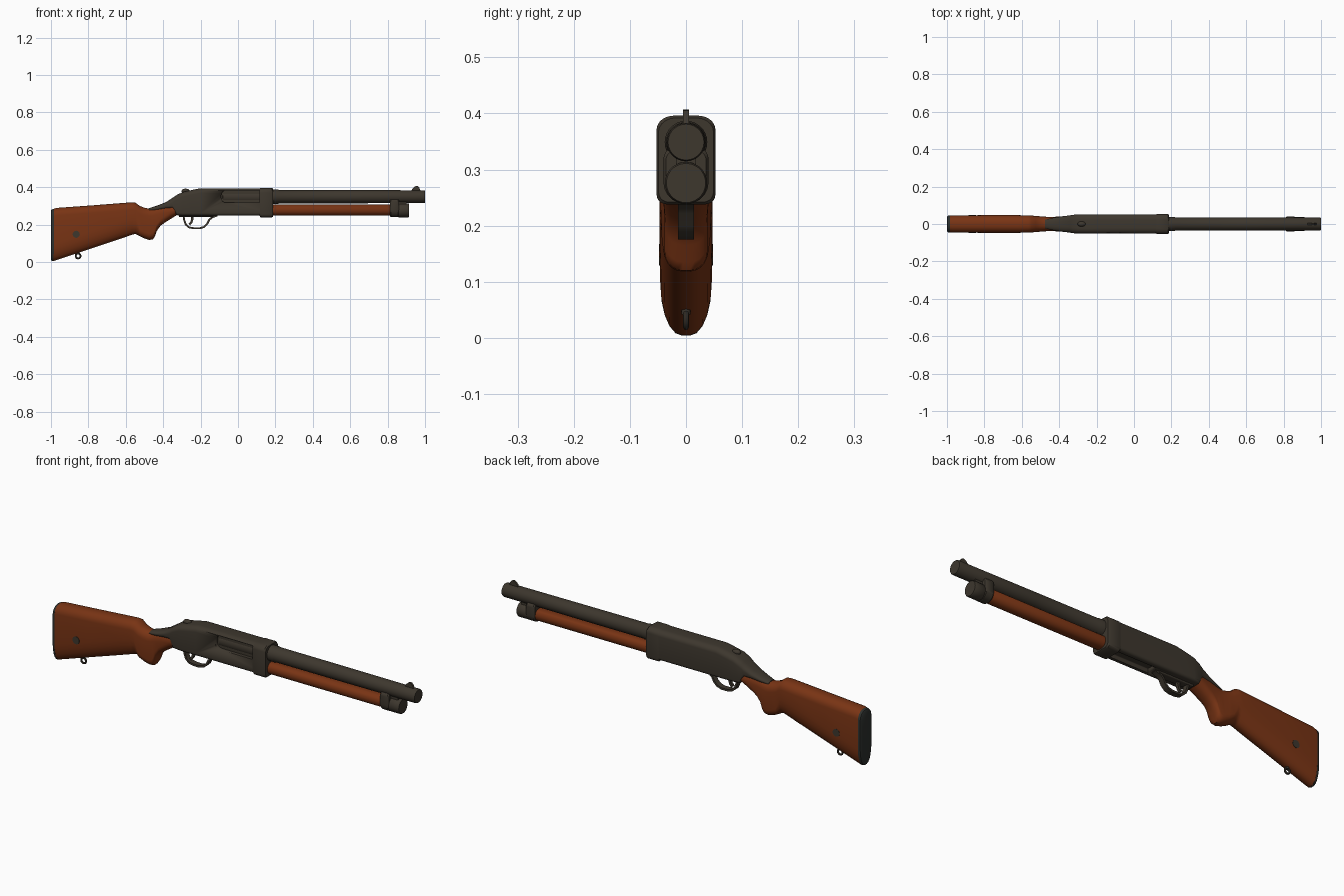
import bpy, bmesh, math
from mathutils import Vector

if "Cube" in bpy.data.objects:
    bpy.data.objects.remove(bpy.data.objects["Cube"])


def material(name, rgb):
    m = bpy.data.materials.new(name)
    m.diffuse_color = (*rgb, 1)
    m.use_nodes = True
    m.node_tree.nodes["Principled BSDF"].inputs["Base Color"].default_value = m.diffuse_color
    return m


STEEL = material("dark steel", (0.047, 0.038, 0.027))
WOOD = material("red brown wood", (0.19, 0.034, 0.007))
RUBBER = material("butt rubber", (0.026, 0.030, 0.027))


def finish(ob, name, mat, angle=35):
    ob.name = name
    ob.data.materials.clear()
    ob.data.materials.append(mat)
    bpy.ops.object.select_all(action='DESELECT')
    ob.select_set(True)
    bpy.context.view_layer.objects.active = ob
    bpy.ops.object.shade_smooth_by_angle(angle=math.radians(angle))
    return ob


def skin(name, rings, mat, angle=35):
    """Closed tube through rings of equal point count."""
    bm = bmesh.new()
    rows = [[bm.verts.new(p) for p in r] for r in rings]
    n = len(rows[0])
    for a, b in zip(rows, rows[1:]):
        for i in range(n):
            j = (i + 1) % n
            bm.faces.new((a[i], a[j], b[j], b[i]))
    bm.faces.new(rows[0])
    bm.faces.new(rows[-1][::-1])
    bmesh.ops.recalc_face_normals(bm, faces=bm.faces)
    me = bpy.data.meshes.new(name)
    bm.to_mesh(me)
    bm.free()
    ob = bpy.data.objects.new(name, me)
    bpy.context.collection.objects.link(ob)
    return finish(ob, name, mat, angle)


def section(x, zb, zt, hw, top, bot, n=6):
    """Rounded section across x; top and bot are (y, z) corner radii."""
    pts = []
    for q in range(4):
        ry, rz = top if q < 2 else bot
        ry, rz = min(ry, hw * 0.97), min(rz, (zt - zb) * 0.48)
        cy = (hw - ry) * (1 if q in (0, 3) else -1)
        cz = zt - rz if q < 2 else zb + rz
        for k in range(n):
            a = math.pi / 2 * (q + k / (n - 1))
            pts.append((x, cy + ry * math.cos(a), cz + rz * math.sin(a)))
    return pts


def ribbon(name, path, hw, t, mat):
    """Flat strip following an x-z path."""
    rings = []
    for i, (x, z) in enumerate(path):
        a, b = path[max(i - 1, 0)], path[min(i + 1, len(path) - 1)]
        d = Vector((b[0] - a[0], b[1] - a[1])).normalized() * t
        rings.append([(x - s * d.y, y, z + s * d.x)
                      for s, y in ((1, -hw), (1, hw), (-1, hw), (-1, -hw))])
    return skin(name, rings, mat, 45)


def turned(name, z, prof, mat, n=28):
    """Lathe along x from (x, radius) pairs."""
    return skin(name, [[(x, r * math.cos(2 * math.pi * i / n), z + r * math.sin(2 * math.pi * i / n))
                        for i in range(n)] for x, r in prof], mat)


def cut(ob, cutter):
    mod = ob.modifiers.new("cut", 'BOOLEAN')
    mod.object, mod.operation, mod.solver = cutter, 'DIFFERENCE', 'EXACT'
    bpy.context.view_layer.objects.active = ob
    bpy.ops.object.modifier_apply(modifier=mod.name)
    bpy.data.objects.remove(cutter)


# Stock with pistol grip: x, bottom, top, half width
stock = [(-0.988, 0.004, 0.283, 0.045), (-0.97, 0.010, 0.289, 0.046), (-0.80, 0.067, 0.301, 0.047),
         (-0.62, 0.127, 0.315, 0.047), (-0.565, 0.146, 0.319, 0.046), (-0.548, 0.150, 0.317, 0.045),
         (-0.525, 0.138, 0.299, 0.043), (-0.50, 0.126, 0.290, 0.041), (-0.475, 0.118, 0.285, 0.039),
         (-0.455, 0.120, 0.288, 0.038), (-0.445, 0.135, 0.291, 0.038), (-0.435, 0.165, 0.294, 0.038),
         (-0.415, 0.193, 0.300, 0.039), (-0.39, 0.211, 0.305, 0.041), (-0.36, 0.230, 0.310, 0.043),
         (-0.325, 0.252, 0.312, 0.046)]
skin("stock", [section(x, b, t, w, (w * 0.85, 0.04), (w * 0.85, 0.09 if x < -0.53 else 0.035))
               for x, b, t, w in stock], WOOD, 50)
skin("butt_pad", [section(x, b, t, w, (w * 0.85, 0.04), (w * 0.85, 0.09)) for x, b, t, w in
                  ((-0.985, 0.004, 0.284, 0.0455), (-0.996, 0.006, 0.281, 0.044), (-1.0, 0.012, 0.275, 0.039))],
     RUBBER, 40)

# Sling ring, its post and the round stock plug
bpy.ops.mesh.primitive_torus_add(location=(-0.855, 0, 0.032), rotation=(math.pi / 2, 0, 0),
                                 major_radius=0.013, minor_radius=0.005, major_segments=20, minor_segments=8)
finish(bpy.context.object, "sling_ring", STEEL)
bpy.ops.mesh.primitive_cylinder_add(vertices=12, radius=0.008, depth=0.02, location=(-0.855, 0, 0.052))
finish(bpy.context.object, "sling_post", STEEL)
bpy.ops.mesh.primitive_cylinder_add(vertices=20, radius=0.019, depth=0.096, location=(-0.865, 0, 0.148),
                                    rotation=(math.pi / 2, 0, 0))
finish(bpy.context.object, "stock_plug", STEEL)

# Receiver with rear tang
body = [(-0.475, 0.270, 0.288, 0.024), (-0.43, 0.276, 0.302, 0.034), (-0.385, 0.285, 0.320, 0.041),
        (-0.35, 0.288, 0.343, 0.045), (-0.338, 0.270, 0.351, 0.047), (-0.328, 0.250, 0.358, 0.049),
        (-0.295, 0.248, 0.374, 0.051), (-0.25, 0.248, 0.384, 0.0515), (-0.20, 0.248, 0.394, 0.0515),
        (0.175, 0.248, 0.394, 0.0515)]
receiver = skin("receiver", [section(x, b, t, w, (0.03, 0.025), (0.014, 0.014)) for x, b, t, w in body], STEEL)

# Ejection port (front side only) and loading port underneath
port = [(x + 0.026 * math.cos(a), z + 0.026 * math.sin(a))
        for x, z, s in ((0.109, 0.357, 0), (-0.064, 0.357, 1), (-0.064, 0.343, 2), (0.109, 0.343, 3))
        for a in [math.pi / 2 * (s + k / 4) for k in range(5)]]
cut(receiver, skin("port_cutter", [[(x, y, z) for x, z in port] for y in (-0.07, -0.034)], STEEL))
cut(receiver, skin("loading_cutter", [section(x, 0.22, 0.268, 0.027, (0.004, 0.004), (0.004, 0.004))
                                      for x in (-0.10, 0.115)], STEEL))
turned("bolt", 0.347, [(-0.088, 0.022), (-0.08, 0.038), (0.125, 0.038), (0.133, 0.022)], STEEL)

# Front collar of the receiver
skin("collar", [section(x, b, t, w, (0.03, 0.025), (0.018, 0.018)) for x, b, t, w in
                ((0.115, 0.246, 0.393, 0.051), (0.122, 0.238, 0.396, 0.0525),
                 (0.181, 0.238, 0.396, 0.0525), (0.187, 0.242, 0.392, 0.049))], STEEL)

# Safety button on the slope
bpy.ops.mesh.primitive_uv_sphere_add(segments=16, ring_count=10, radius=1, location=(-0.28, 0, 0.379))
bpy.context.object.scale = (0.022, 0.014, 0.013)
finish(bpy.context.object, "safety_button", STEEL, 60)

# Trigger guard, its plate and the trigger
ribbon("trigger_guard", [(-0.292, 0.255), (-0.288, 0.225), (-0.279, 0.200), (-0.262, 0.185), (-0.235, 0.180),
                         (-0.205, 0.180), (-0.182, 0.187), (-0.165, 0.203), (-0.154, 0.225), (-0.138, 0.239),
                         (-0.11, 0.249)], 0.014, 0.005, STEEL)
skin("guard_plate", [section(x, 0.241, 0.26, 0.02, (0.005, 0.005), (0.006, 0.006))
                     for x in (-0.315, -0.13)], STEEL)
ribbon("trigger", [(-0.245, 0.25), (-0.244, 0.23), (-0.249, 0.213), (-0.260, 0.200)], 0.007, 0.006, STEEL)

# Barrel and magazine tube
turned("barrel", 0.349, [(0.15, 0.038), (0.215, 0.038), (0.22, 0.036), (0.57, 0.0355), (0.995, 0.034),
                         (1.0, 0.032)], STEEL)
turned("magazine_tube", 0.276, [(0.15, 0.025), (0.86, 0.025)], STEEL)
turned("magazine_cap", 0.276, [(0.855, 0.034), (0.86, 0.0375), (0.91, 0.0375), (0.915, 0.035)], STEEL)

# Wooden fore-end
skin("fore_end", [section(x, 0.248 + d, 0.306 - d, 0.034 - d, (0.026, 0.026), (0.028, 0.028))
                  for x, d in ((0.18, 0), (0.815, 0), (0.822, 0.004))], WOOD)

# Clamp joining barrel and magazine
skin("barrel_clamp", [section(x, 0.240 + d, 0.338 - d, 0.040 - d, (0.018, 0.018), (0.036, 0.036))
                      for x, d in ((0.812, 0.004), (0.818, 0), (0.855, 0), (0.861, 0.004))], STEEL)
skin("clamp_bridge", [section(x, 0.29, 0.33, 0.018, (0.005, 0.005), (0.005, 0.005))
                      for x in (0.84, 0.90)], STEEL)

# Front sight blade
blade = [(0.925, 0.375), (0.932, 0.390), (0.943, 0.402), (0.952, 0.407), (0.962, 0.405), (0.970, 0.396),
         (0.978, 0.375)]
skin("front_sight", [[(x, y, z) for x, z in blade] for y in (-0.005, 0.005)], STEEL)
